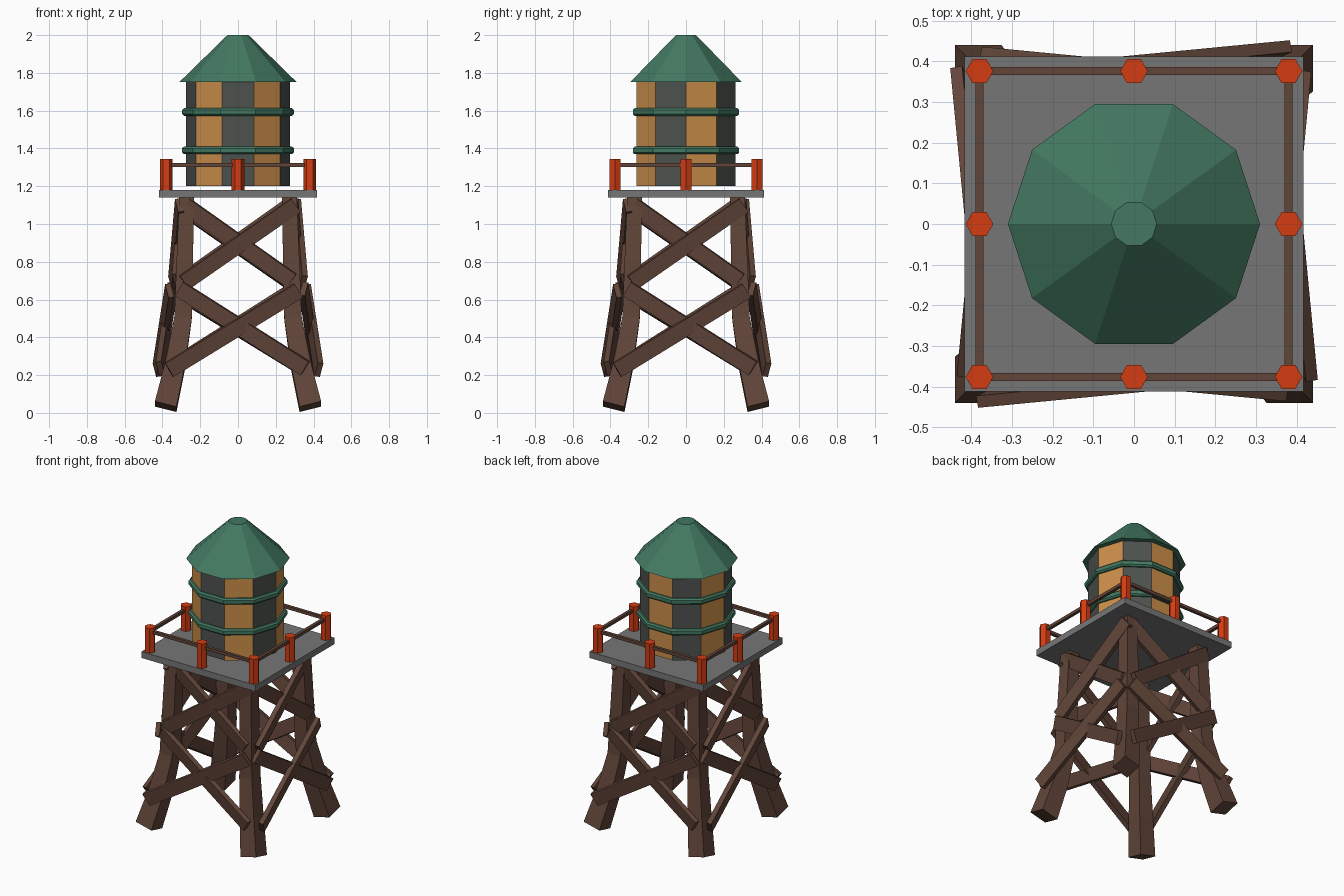
import bpy
import bmesh
from math import cos, sin, pi
from mathutils import Matrix, Vector

cube = bpy.data.objects.get("Cube")
if cube:
    bpy.data.objects.remove(cube, do_unlink=True)


def material(name, *srgb):
    m = bpy.data.materials.new(name)
    color = [(c / 255 / 12.92) if c < 11 else ((c / 255 + 0.055) / 1.055) ** 2.4 for c in srgb] + [1]
    m.use_nodes = True
    m.diffuse_color = color
    m.node_tree.nodes["Principled BSDF"].inputs["Base Color"].default_value = color
    return m


wood = material("brown wood", 97, 69, 57)
grey = material("grey deck", 118, 118, 118)
green = material("green roof", 67, 121, 97)
orange = material("orange plank", 204, 143, 74)
dark = material("dark plank", 77, 82, 78)
red = material("red post", 212, 60, 18)


def make(name, bm, *mats):
    bmesh.ops.recalc_face_normals(bm, faces=bm.faces)
    mesh = bpy.data.meshes.new(name)
    bm.to_mesh(mesh)
    bm.free()
    for m in mats:
        mesh.materials.append(m)
    obj = bpy.data.objects.new(name, mesh)
    bpy.context.collection.objects.link(obj)
    return obj


def loft(bm, rings, closed=False):
    """Skin a list of point rings, capping the ends unless closed."""
    loops = [[bm.verts.new(p) for p in ring] for ring in rings]
    n = len(loops[0])
    pairs = list(zip(loops, loops[1:]))
    if closed:
        pairs.append((loops[-1], loops[0]))
    else:
        bm.faces.new(loops[0])
        bm.faces.new(loops[-1])
    for a, b in pairs:
        for i in range(n):
            j = (i + 1) % n
            bm.faces.new((a[i], a[j], b[j], b[i]))


def lathe(name, profile, sides, *mats, center=(0, 0), closed=False):
    bm = bmesh.new()
    rings = [[(center[0] + r * cos(2 * pi * i / sides),
               center[1] + r * sin(2 * pi * i / sides), z) for i in range(sides)]
             for r, z in profile]
    loft(bm, rings, closed)
    return make(name, bm, *mats)


def box(name, size, center, mat):
    bm = bmesh.new()
    bmesh.ops.create_cube(bm, size=1, matrix=Matrix.Translation(center) @ Matrix.Diagonal((*size, 1)))
    return make(name, bm, mat)


def plank(name, start, end, width, thick, turn):
    """A board between two points on the front side, turned about z."""
    start, end = Vector(start), Vector(end)
    along = (end - start).normalized()
    out = along.cross(Vector((0, -0.15, 1))).normalized()
    up = out.cross(along)
    u, v = up * width / 2, out * thick / 2
    rot = Matrix.Rotation(turn, 3, "Z")
    bm = bmesh.new()
    loft(bm, [[rot @ (p + a * u + b * v) for a, b in ((1, 1), (1, -1), (-1, -1), (-1, 1))]
              for p in (start, end)])
    make(name, bm, wood)


# Splayed legs: height, offset from centre, half width, tilt of the section
leg_sections = [(0.033, 0.383, 0.057, 0.25), (0.25, 0.333, 0.052, 0.2),
                (0.5, 0.291, 0.046, 0.1), (1.14, 0.272, 0.04, 0)]
for sx, side in ((-1, "right"), (1, "left")):
    for sy, end in ((-1, "front"), (1, "back")):
        bm = bmesh.new()
        loft(bm, [[(sx * (o + a * h), sy * (o + b * h), z + t * h * (a + b))
                   for a, b in ((1, 1), (-1, 1), (-1, -1), (1, -1))]
                  for z, o, h, t in leg_sections])
        make(f"{end}_{side}_leg", bm, wood)

# Crossed braces on all four sides
braces = {
    "lower_outer": ((-0.365, -0.428, 0.228), (0.32, -0.362, 0.648)),
    "lower_inner": ((-0.31, -0.348, 0.657), (0.355, -0.412, 0.236)),
    "upper_outer": ((-0.285, -0.346, 0.69), (0.305, -0.31, 1.10)),
    "upper_inner": ((-0.28, -0.296, 1.10), (0.285, -0.326, 0.70)),
}
for k, side in enumerate(("front", "left", "back", "right")):
    for name, (a, b) in braces.items():
        plank(f"{side}_{name}_brace", a, b, 0.085, 0.03, k * pi / 2)

# Deck
box("deck", (0.834, 0.824, 0.042), (0, 0, 1.16), grey)

# Railing posts and rails
for ix in (-1, 0, 1):
    for iy in (-1, 0, 1):
        if ix or iy:
            lathe("railing_post", [(0.034, 1.18), (0.034, 1.343)], 6, red,
                  center=(ix * 0.38, iy * 0.376))
for s in (-1, 1):
    box("long_rail", (0.76, 0.02, 0.02), (0, s * 0.376, 1.313), wood)
    box("side_rail", (0.02, 0.752, 0.02), (s * 0.38, 0, 1.313), wood)

# Ten-sided tank with alternating plank colours
tank = lathe("tank", [(0.276, 1.2), (0.276, 1.757)], 10, orange, dark)
for f in tank.data.polygons:
    if abs(f.normal.z) > 0.5:
        f.material_index = 1
    else:
        angle = Vector((f.normal.x, -f.normal.y)).angle_signed(Vector((1, 0)))
        f.material_index = int((angle % (2 * pi)) / (pi / 5)) % 2
# Make sure the front plank is dark
front = min(tank.data.polygons, key=lambda f: f.normal.y)
if front.material_index == 0:
    for f in tank.data.polygons:
        if abs(f.normal.z) < 0.5:
            f.material_index = 1 - f.material_index

# Hoops around the tank
for z in (1.39, 1.593):
    lathe("tank_hoop", [(0.272, z - 0.02), (0.286, z - 0.02), (0.296, z - 0.011),
                        (0.296, z + 0.011), (0.286, z + 0.02), (0.272, z + 0.02)],
          10, green, closed=True)

# Roof
lathe("roof", [(0.31, 1.752), (0.056, 2.0)], 10, green)
